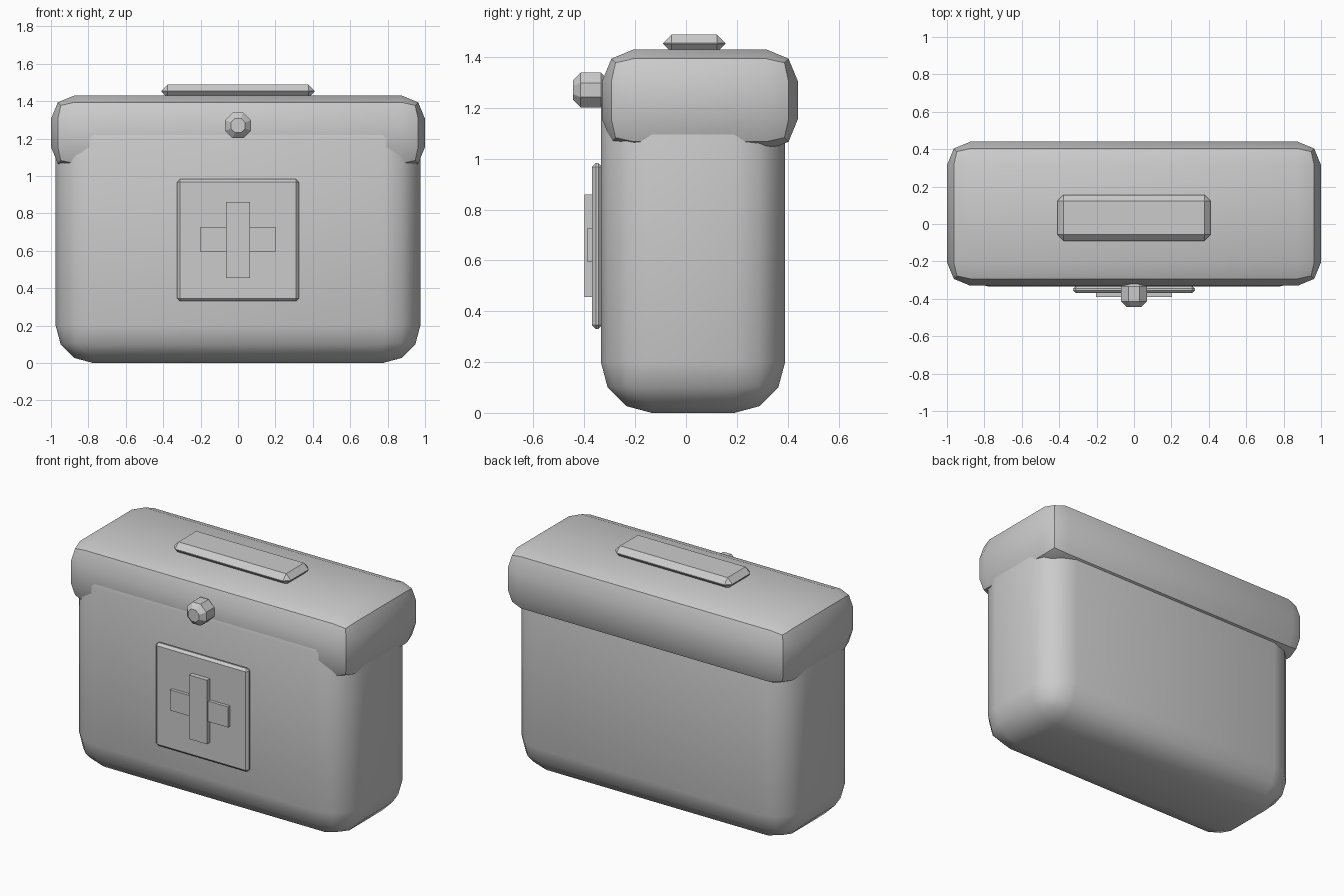
import bpy
import math

cube = bpy.data.objects.get("Cube")
if cube:
    bpy.data.objects.remove(cube, do_unlink=True)

# One plain grey for the whole kit
grey = bpy.data.materials.new("plain_grey")
grey.use_nodes = True
colour = (0.6, 0.6, 0.6, 1.0)
grey.diffuse_color = colour
grey.node_tree.nodes["Principled BSDF"].inputs["Base Color"].default_value = colour


def finish(name, bevel=0.0, segments=1):
    """Name the active part, round its sharp edges and shade it."""
    obj = bpy.context.object
    obj.name = name
    obj.data.materials.append(grey)
    bpy.ops.object.transform_apply(location=False, rotation=True, scale=True)
    if bevel:
        mod = obj.modifiers.new("rounding", "BEVEL")
        mod.width = bevel
        mod.segments = segments
        mod.limit_method = "ANGLE"
        mod.angle_limit = math.radians(60)
        bpy.ops.object.modifier_apply(modifier=mod.name)
    bpy.ops.object.shade_smooth_by_angle(angle=math.radians(30))
    return obj


def box(name, low, high, bevel=0.0, segments=1):
    """Box between two corners, with rounded edges."""
    centre = [(a + b) / 2 for a, b in zip(low, high)]
    bpy.ops.mesh.primitive_cube_add(size=1, location=centre)
    bpy.context.object.scale = [b - a for a, b in zip(low, high)]
    return finish(name, bevel, segments)


# Case body and overhanging lid
box("case_body", (-0.975, -0.335, 0), (0.975, 0.39, 1.4), 0.2, 3)
box("lid", (-1, -0.33, 1.03), (1, 0.44, 1.43), 0.125, 2)

# Grip on the lid
box("top_handle", (-0.41, -0.09, 1.418), (0.41, 0.155, 1.488), 0.033)

# Front badge with raised cross
box("badge_plate", (-0.325, -0.37, 0.33), (0.325, -0.33, 0.983), 0.015)
box("cross_upright", (-0.063, -0.4, 0.455), (0.063, -0.36, 0.86))
box("cross_bar", (-0.203, -0.39, 0.595), (0.203, -0.36, 0.725))

# Latch button
bpy.ops.mesh.primitive_cylinder_add(
    vertices=8, radius=0.074, depth=0.14, location=(0, -0.375, 1.27),
    rotation=(math.pi / 2, 0, math.pi / 8 * 0))
button = bpy.context.object
button.rotation_euler = (math.pi / 2, math.pi / 8, 0)
finish("latch_button", 0.03)
